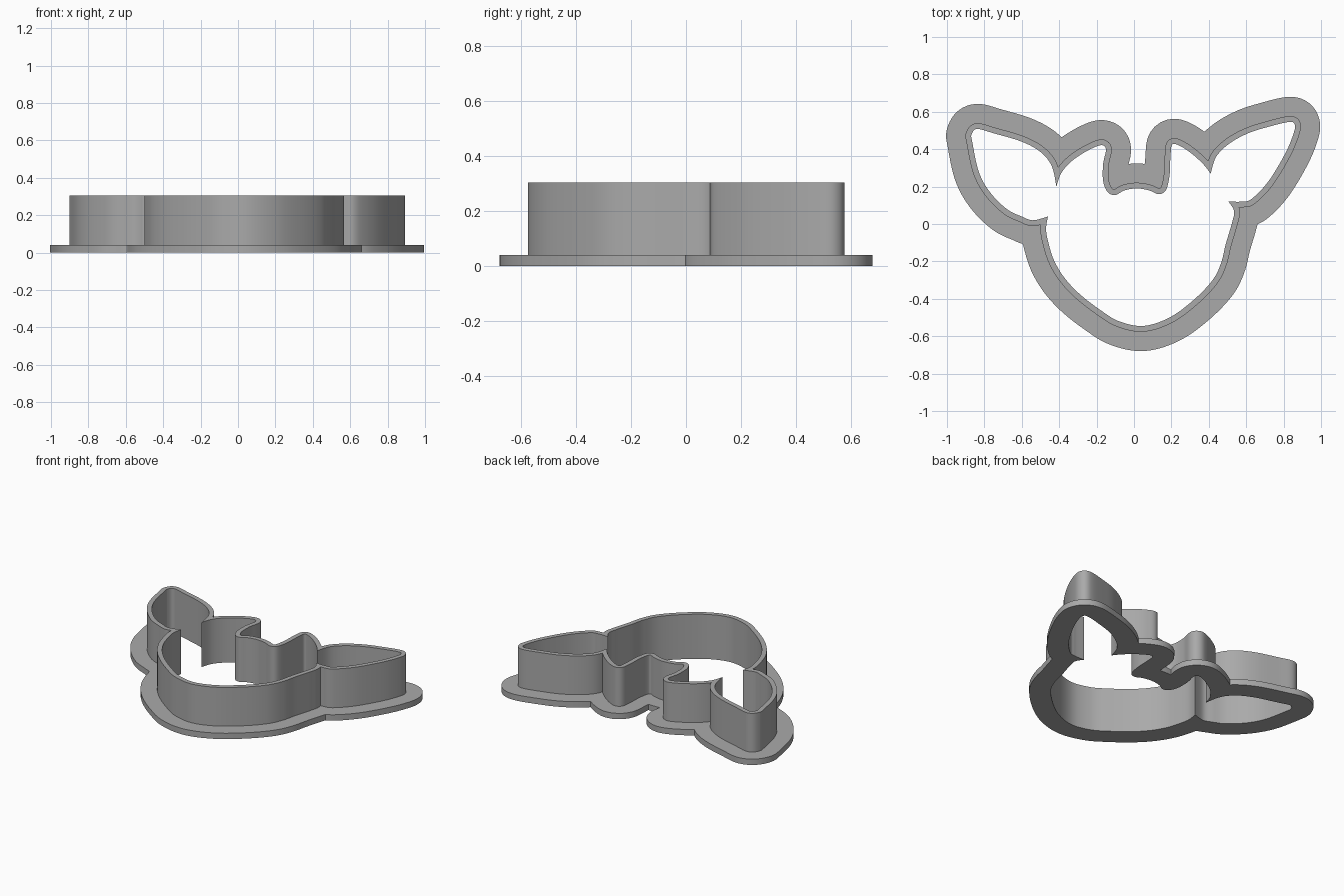
import bpy
from mathutils import Vector

WALL_THICKNESS, FLANGE_REACH = 0.031, 0.134
FLANGE_TOP, WALL_TOP = 0.04, 0.305
STEPS = 12

cube = bpy.data.objects.get("Cube")
if cube:
    bpy.data.objects.remove(cube, do_unlink=True)

# Inner outline, clockwise: smooth runs that meet at sharp notches
left_notch, right_notch = (-0.415, 0.2), (0.41, 0.27)
right_cheek, left_cheek = (0.505, 0.12), (-0.46, 0.04)

horns = [left_notch, (-0.39, 0.27), (-0.34, 0.33), (-0.27, 0.38), (-0.2, 0.415),
         (-0.165, 0.42), (-0.15, 0.395), (-0.165, 0.32), (-0.165, 0.23), (-0.14, 0.17),
         (-0.1, 0.155), (-0.05, 0.18), (0.015, 0.19), (0.08, 0.18), (0.13, 0.16),
         (0.17, 0.18), (0.19, 0.26), (0.195, 0.36), (0.205, 0.425), (0.25, 0.415),
         (0.31, 0.375), (0.37, 0.32), right_notch]
right_ear = [right_notch, (0.44, 0.36), (0.51, 0.43), (0.61, 0.485), (0.72, 0.52),
             (0.825, 0.545), (0.858, 0.535), (0.855, 0.49), (0.81, 0.38), (0.72, 0.23),
             (0.63, 0.135), (0.58, 0.12), right_cheek]
face = [right_cheek, (0.535, 0.07), (0.525, 0.01), (0.49, -0.11), (0.465, -0.21),
        (0.42, -0.3), (0.32, -0.405), (0.19, -0.5), (0.05, -0.545), (-0.08, -0.52),
        (-0.18, -0.46), (-0.29, -0.375), (-0.37, -0.29), (-0.425, -0.2),
        (-0.455, -0.11), (-0.47, -0.03), left_cheek]
left_ear = [left_cheek, (-0.54, 0.02), (-0.6, 0.04), (-0.68, 0.08), (-0.77, 0.17),
            (-0.83, 0.28), (-0.865, 0.44), (-0.868, 0.48), (-0.838, 0.508), (-0.75, 0.485),
            (-0.6, 0.44), (-0.5, 0.385), (-0.44, 0.31), left_notch]


def smooth_run(points):
    """Catmull-Rom curve through the points, without its last point."""
    p = [Vector(q) for q in points]
    p = [p[0]] + p + [p[-1]]
    curve = []
    for a, b, c, d in zip(p, p[1:], p[2:], p[3:]):
        for i in range(STEPS):
            t = i / STEPS
            curve.append(b + (c - a) * t / 2 + (a * 2 - b * 5 + c * 4 - d) * t * t / 2
                         + ((b - c) * 3 + d - a) * t ** 3 / 2)
    return curve


def offset(path, distance):
    """Outward parallel outline, dropping points that fold over."""
    result = []
    for i, point in enumerate(path):
        along = (path[(i + 1) % len(path)] - path[i - 1]).normalized()
        moved = point + Vector((-along.y, along.x)) * distance
        if min((moved - q).length for q in path) > distance * 0.985:
            result.append(moved)
    return result


def ring(name, hole, rim, bottom, top, material):
    """Solid band between two outlines."""
    curve = bpy.data.curves.new(name, 'CURVE')
    curve.dimensions = '2D'
    curve.fill_mode = 'BOTH'
    curve.extrude = (top - bottom) / 2
    for outline in (hole, rim):
        spline = curve.splines.new('POLY')
        spline.points.add(len(outline) - 1)
        for target, q in zip(spline.points, outline):
            target.co = (q.x, q.y, 0, 1)
        spline.use_cyclic_u = True
    curve.materials.append(material)
    obj = bpy.data.objects.new(name, curve)
    obj.location.z = (top + bottom) / 2
    bpy.context.collection.objects.link(obj)
    bpy.ops.object.select_all(action='DESELECT')
    obj.select_set(True)
    bpy.context.view_layer.objects.active = obj
    bpy.ops.object.convert(target='MESH')
    # Join the caps to the sides so that only real corners stay sharp
    bpy.ops.object.mode_set(mode='EDIT')
    bpy.ops.mesh.select_all(action='SELECT')
    bpy.ops.mesh.remove_doubles(threshold=0.0001)
    bpy.ops.mesh.normals_make_consistent(inside=False)
    bpy.ops.object.mode_set(mode='OBJECT')
    bpy.ops.object.shade_smooth_by_angle()


grey = bpy.data.materials.new("plain_grey")
grey.use_nodes = True
colour = (0.4, 0.4, 0.4, 1)
grey.diffuse_color = colour
grey.node_tree.nodes["Principled BSDF"].inputs["Base Color"].default_value = colour

inner = [q for run in (horns, right_ear, face, left_ear) for q in smooth_run(run)]
# Wide flat base flange and the thin cutting wall standing on it
ring("base_flange", inner, offset(inner, FLANGE_REACH), 0, FLANGE_TOP, grey)
ring("cutting_wall", inner, offset(inner, WALL_THICKNESS), FLANGE_TOP, WALL_TOP, grey)
